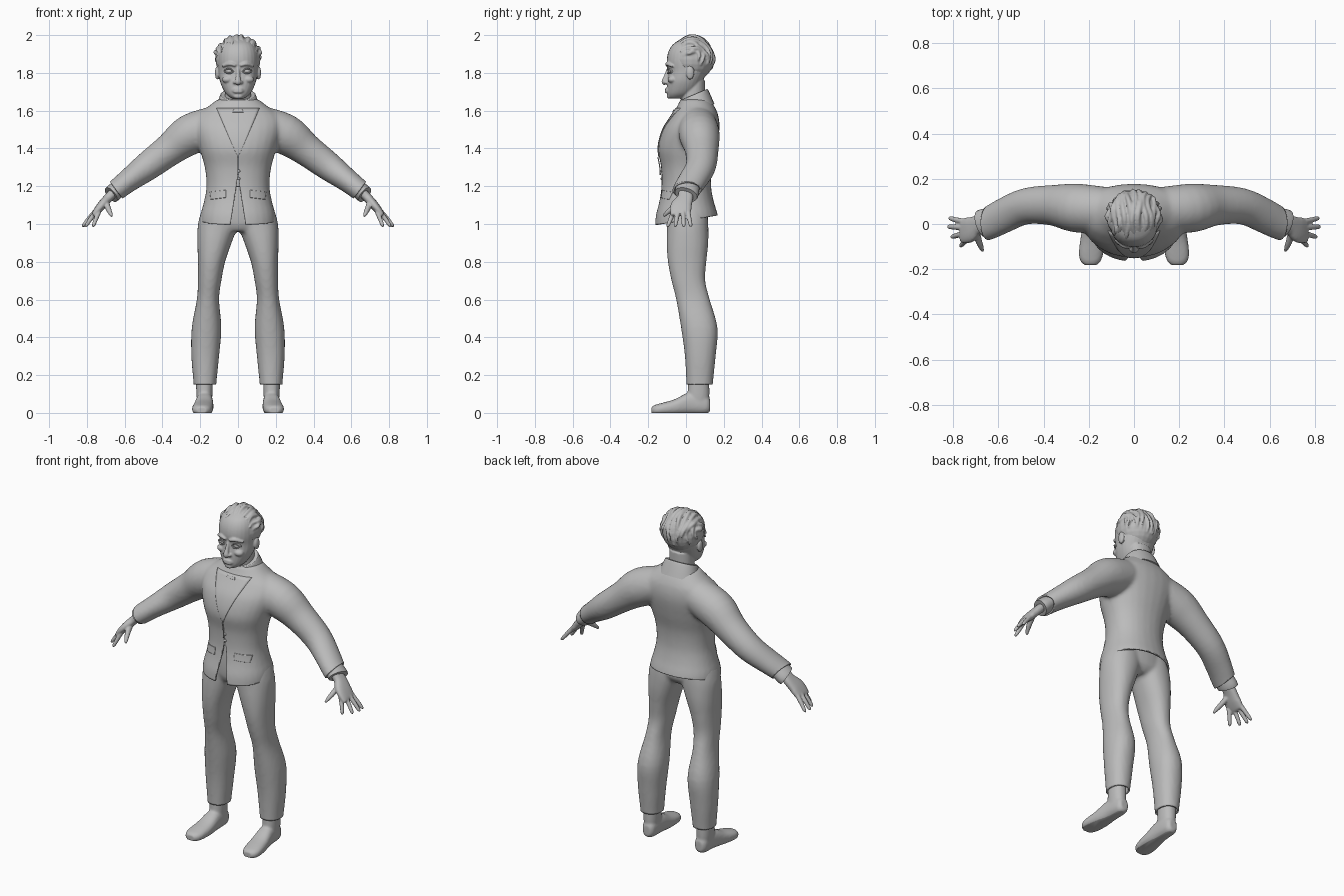
import bpy, bmesh, math, random
from mathutils import Vector, Matrix
from mathutils.bvhtree import BVHTree

cube = bpy.data.objects.get("Cube")
if cube:
    bpy.data.objects.remove(cube, do_unlink=True)
random.seed(4)
X, Y, Z = Vector((1, 0, 0)), Vector((0, 1, 0)), Vector((0, 0, 1))

clay = bpy.data.materials.new("clay grey")
clay.use_nodes = True
clay.diffuse_color = (0.5, 0.5, 0.5, 1)
clay.node_tree.nodes["Principled BSDF"].inputs["Base Color"].default_value = (0.5, 0.5, 0.5, 1)


def spline(rows, k=4):
    """Catmull-Rom interpolation of rows of numbers."""
    out, last = [], len(rows) - 1
    for i in range(last):
        a, b, c, d = (rows[min(max(j, 0), last)] for j in range(i - 1, i + 3))
        for s in range(k):
            t = s / k
            out.append([q + t / 2 * (r - p + t * (2 * p - 5 * q + 4 * r - w + t * (3 * (q - r) + w - p)))
                        for p, q, r, w in zip(a, b, c, d)])
    return out + [list(rows[-1])]


def loft(bm, rows, side=1, axis=None, ref=Y, power=2, n=28):
    """Closed skin through rows of (x, y, z, radius_u, radius_v)."""
    rows = spline(rows)
    pts = [Vector(r[:3]) for r in rows]
    rings = []
    for i, r in enumerate(rows):
        t = axis or (pts[min(i + 1, len(pts) - 1)] - pts[max(i - 1, 0)]).normalized()
        u = ref.cross(t).normalized()
        v = t.cross(u)
        ring = []
        for j in range(n):
            a = math.tau * j / n
            c, s = (math.copysign(abs(f(a)) ** (2 / power), f(a)) for f in (math.cos, math.sin))
            p = pts[i] + u * c * max(r[3], .002) + v * s * max(r[4], .002)
            ring.append(bm.verts.new((p.x * side, p.y, p.z)))
        rings.append(ring)
    for a, b in zip(rings, rings[1:]):
        for j in range(n):
            bm.faces.new((a[j], a[j - 1], b[j - 1], b[j]))
    bm.faces.new(rings[0])
    bm.faces.new(rings[-1])


def stack(bm, rows, side=1, power=2.2):
    """Horizontal sections given as (z, x_min, x_max, y_front, y_back)."""
    loft(bm, [((a + b) / 2, (f + k) / 2, z, (b - a) / 2, (k - f) / 2) for z, a, b, f, k in rows],
         side, axis=Z, power=power)


def centred(rows):
    return [(z, -h, h, f, b) for z, h, f, b in rows]


def ball(bm, centre, size):
    bmesh.ops.create_uvsphere(bm, u_segments=20, v_segments=14, radius=1,
                              matrix=Matrix.LocRotScale(Vector(centre), None, Vector(size)))


def finish(bm, name, thick=0):
    bmesh.ops.recalc_face_normals(bm, faces=bm.faces)
    me = bpy.data.meshes.new(name)
    bm.to_mesh(me)
    bm.free()
    me.materials.append(clay)
    me.shade_smooth()
    me.set_sharp_from_angle(angle=math.radians(45))
    ob = bpy.data.objects.new(name, me)
    bpy.context.collection.objects.link(ob)
    if thick:
        mod = ob.modifiers.new("thickness", "SOLIDIFY")
        mod.thickness, mod.offset = thick, -1
    return ob


def fuse(bm, voxel, rounds):
    """Merge overlapping skins into one smooth surface."""
    ob = finish(bm, "temporary")
    mod = ob.modifiers.new("merge", "REMESH")
    mod.mode, mod.voxel_size = "VOXEL", voxel
    if rounds:
        ob.modifiers.new("soften", "SMOOTH").iterations = rounds
    deps = bpy.context.evaluated_depsgraph_get()
    out = bmesh.new()
    out.from_mesh(ob.evaluated_get(deps).to_mesh())
    bpy.data.objects.remove(ob, do_unlink=True)
    return out


def cut(bm, co, no, keep_all=False, faces=None):
    faces = list(faces or bm.faces)
    geom = faces + list({e for f in faces for e in f.edges}) + list({v for f in faces for v in f.verts})
    bmesh.ops.bisect_plane(bm, geom=geom, plane_co=co, plane_no=no, clear_outer=not keep_all)


# Jacket: torso and sleeves in one skin
bm = bmesh.new()
stack(bm, centred([(.95, .2, -.168, .175), (1.04, .2, -.162, .17), (1.12, .18, -.142, .147),
                   (1.2, .167, -.13, .133), (1.3, .176, -.132, .137), (1.4, .205, -.148, .16),
                   (1.5, .235, -.124, .177), (1.57, .225, -.08, .172), (1.62, .16, -.048, .152),
                   (1.66, .11, -.03, .125)]))
for s in (1, -1):
    loft(bm, [(.1, .06, 1.53, .1, .1), (.25, .07, 1.475, .108, .108), (.36, .083, 1.395, .087, .09),
              (.48, .078, 1.305, .076, .08), (.58, .035, 1.23, .062, .077), (.64, .005, 1.183, .057, .074),
              (.72, -.02, 1.12, .055, .072)], s)
bm = fuse(bm, .011, 5)
cut(bm, (0, 0, 1.02), (0, .15, -1))
for s in (1, -1):
    cut(bm, (s * .645, 0, 1.18), (s * .8, 0, -.6))
    front = [f for f in bm.faces if f.calc_center_median().y < 0 and f.calc_center_median().z < 1.3]
    cut(bm, (0, 0, 1.26), (s, 0, .155), True, front)
gap = [f for f in bm.faces for c in [f.calc_center_median()] if c.y < 0 and abs(c.x) < (1.26 - c.z) * .155]
bmesh.ops.delete(bm, geom=gap, context="FACES")
tree = BVHTree.FromBMesh(bm)
finish(bm, "jacket", .01)


def panel(name, corners, lift=.004, n=14):
    """Thin plate draped over the jacket front; corners are (x, z)."""
    bm = bmesh.new()
    a, b, c, d = (Vector(p) for p in corners)
    grid = []
    for i in range(n + 1):
        row = []
        for j in range(n + 1):
            p = a.lerp(b, j / n).lerp(d.lerp(c, j / n), i / n)
            hit = tree.ray_cast(Vector((p.x, -1, p.y)), Y)[0]
            row.append(bm.verts.new((p.x, (hit.y if hit else -.05) - lift, p.y)))
        grid.append(row)
    for r, q in zip(grid, grid[1:]):
        for j in range(n):
            bm.faces.new((r[j], r[j + 1], q[j + 1], q[j]))
    finish(bm, name, lift + .002)


# Jacket details
panel("shirt_front", [(-.002, 1.355), (.002, 1.355), (.115, 1.615), (-.115, 1.615)])
panel("jacket_closure", [(-.002, 1.26), (.002, 1.26), (.002, 1.355), (-.002, 1.355)])
panel("collar_clasp", [(-.028, 1.593), (.028, 1.593), (.022, 1.607), (-.022, 1.607)], .009)
for s, word in ((1, "left"), (-1, "right")):
    panel(word + "_pocket_flap", [(s * .065, 1.14), (s * .145, 1.13), (s * .15, 1.17), (s * .065, 1.18)])
bm = bmesh.new()
for z in (1.28, 1.24):
    ball(bm, (.004, tree.ray_cast(Vector((.012, -1, z)), Y)[0].y, z), (.008, .006, .008))
finish(bm, "buttons")

# Collar, higher at the nape
bm = bmesh.new()
stack(bm, centred([(1.59, .125, -.045, .15), (1.64, .108, -.033, .132), (1.68, .094, -.032, .116),
                   (1.684, .088, -.026, .11)]))
for v in bm.verts:
    v.co.z += (v.co.y - .04) * .42
finish(bm, "collar")

# Trousers
bm = bmesh.new()
stack(bm, centred([(1.2, .14, -.1, .1), (1.08, .18, -.105, .115), (1, .18, -.1, .112), (.96, .1, -.08, .08)]))
for s in (1, -1):
    stack(bm, [(1.08, .01, .19, -.1, .11), (1, 0, .212, -.1, .118), (.9, .034, .215, -.102, .118),
               (.8, .068, .212, -.096, .108), (.7, .088, .212, -.077, .102), (.6, .1, .218, -.052, .126),
               (.45, .088, .245, -.026, .167), (.3, .1, .247, -.006, .157), (.15, .115, .235, .002, .142),
               (.09, .115, .235, .002, .142)], s)
bm = fuse(bm, .011, 4)
cut(bm, (0, 0, .15), (0, 0, -1))
finish(bm, "trousers", .01)

for s, word in ((1, "left"), (-1, "right")):
    # Feet with flat soles
    bm = bmesh.new()
    loft(bm, [(.175, .128, .04, .022, .03), (.175, .105, .045, .038, .05), (.177, .02, .05, .045, .058),
              (.183, -.06, .03, .053, .042), (.19, -.13, .02, .054, .032), (.192, -.165, .016, .044, .026),
              (.192, -.182, .014, .026, .018)], s, axis=-Y, ref=Z, power=2.4)
    stack(bm, [(.2, .133, .225, .014, .122), (.1, .135, .22, .008, .124), (.04, .14, .215, 0, .12)], s)
    bm = fuse(bm, .007, 4)
    cut(bm, (0, 0, 0), (0, 0, -1))
    bmesh.ops.holes_fill(bm, edges=[e for e in bm.edges if e.is_boundary])
    finish(bm, word + "_foot")

    # Shirt cuffs
    bm = bmesh.new()
    loft(bm, [(.62, .01, 1.2, .045, .062), (.66, .004, 1.165, .047, .064), (.672, 0, 1.155, .046, .063)], s)
    finish(bm, word + "_cuff")

    # Hands: palm, four fingers and thumb
    bm = bmesh.new()
    loft(bm, [(.65, 0, 1.175, .026, .038), (.69, -.005, 1.135, .024, .042), (.725, -.025, 1.095, .023, .056),
              (.755, -.03, 1.06, .017, .054), (.765, -.03, 1.05, .01, .048)], s, power=2.5)
    for base, tip in (((.75, .01), (.812, .025)), ((.755, -.016), (.818, -.012)),
                      ((.75, -.043), (.803, -.056)), ((.735, -.066), (.765, -.095))):
        (a, b), (c, d) = base, tip
        loft(bm, [(a, b, 1.068, .013, .014), (a * .45 + c * .55, (b + d) / 2, 1.028, .012, .012),
                  (c, d, .993, .009, .01), (c + .003, d, .985, .004, .004)], s, n=12)
    loft(bm, [(.7, -.025, 1.12, .016, .022), (.688, -.07, 1.085, .015, .016), (.677, -.1, 1.06, .012, .012),
              (.668, -.12, 1.04, .006, .007)], s, n=12)
    finish(fuse(bm, .0045, 3), word + "_hand")

# Head with neck, nose, lips, brows and ears
bm = bmesh.new()
stack(bm, centred([(1.664, .03, -.085, -.01), (1.672, .044, -.095, .01), (1.69, .064, -.1, .04),
                   (1.72, .082, -.101, .07), (1.76, .097, -.099, .09), (1.81, .104, -.094, .115),
                   (1.86, .108, -.102, .13), (1.91, .104, -.094, .125), (1.95, .085, -.07, .1),
                   (1.975, .05, -.03, .06)]))
stack(bm, centred([(1.58, .07, -.03, .1), (1.76, .07, -.02, .1)]))
loft(bm, [(0, -.09, 1.83, .009, .009), (0, -.104, 1.785, .011, .012), (0, -.115, 1.752, .017, .015),
          (0, -.108, 1.742, .01, .008)], n=16)
ball(bm, (0, -.088, 1.676), (.026, .014, .013))
for s in (1, -1):
    ball(bm, (s * .016, -.104, 1.75), (.011, .013, .009))
    ball(bm, (s * .055, -.072, 1.765), (.03, .025, .02))
    ball(bm, (s * .11, .022, 1.8), (.012, .021, .036))
    loft(bm, [(.012, -.102, 1.838, .006, .007), (.045, -.099, 1.848, .008, .01),
              (.085, -.07, 1.835, .005, .006)], s, ref=Z, n=12)
    for z, r in ((1.713, .007), (1.701, .008)):
        loft(bm, [(-.002, -.104, z, r, r), (.016, -.102, z, r, r), (.034, -.09, 1.707, .003, .003)],
             s, ref=Z, n=12)
finish(fuse(bm, .0045, 3), "head")

# Eyes with raised lids
bm = bmesh.new()
for s in (1, -1):
    ball(bm, (s * .048, -.075, 1.809), (.024, .02, .014))
    for dz in (.014, -.012):
        loft(bm, [(.022, -.089, 1.807, .003, .003), (.047, -.096, 1.809 + dz, .005, .004),
                  (.076, -.079, 1.81, .003, .003)], s, ref=Z, n=10)
finish(bm, "eyes")

# Hair: a cap under swept-back wavy locks
bm = bmesh.new()
ball(bm, (0, .028, 1.872), (.119, .119, .118))
cut(bm, (0, -.1, 1.905), (0, -.62, -.78))
bmesh.ops.holes_fill(bm, edges=[e for e in bm.edges if e.is_boundary])
for k in range(-6, 7):
    lean = math.radians(k * 11.5)
    phase, start = random.uniform(0, 6), 18 + random.uniform(-5, 9)
    rows = []
    for i in range(9):
        t = math.radians(start + i * (205 - start) / 8 + abs(k) * 1.5)
        a = lean + .07 * math.sin(phase + i * 1.3)
        r = .117 + .005 * math.sin(phase * 2 + i * 1.7)
        w = .0135 * (1 - abs(i - 3.5) / 6)
        rows.append((r * math.sin(a) * 1.02, .03 - r * math.cos(a) * math.cos(t),
                     1.872 + r * math.cos(a) * math.sin(t), w, w))
    loft(bm, rows, ref=X, n=10)
finish(fuse(bm, .005, 1), "hair")
